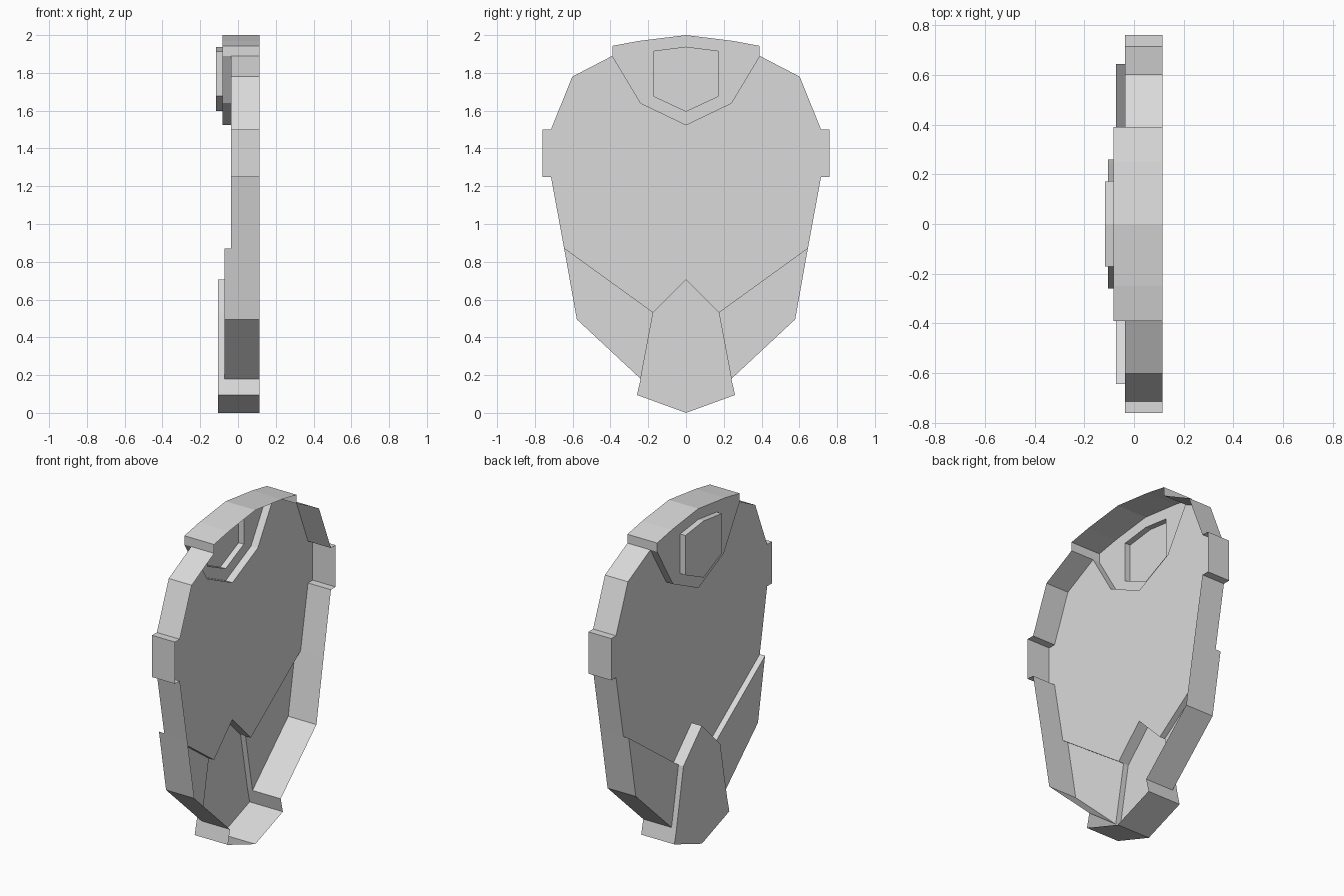
import bpy
import bmesh

default_cube = bpy.data.objects.get("Cube")
if default_cube:
    bpy.data.objects.remove(default_cube, do_unlink=True)

grey = bpy.data.materials.new("light grey")
grey.use_nodes = True
grey.diffuse_color = (0.7, 0.7, 0.7, 1)
grey.node_tree.nodes["Principled BSDF"].inputs["Base Color"].default_value = (0.7, 0.7, 0.7, 1)

# Depth (x) of the open rim and of each panel face
RIM = 0.115
BODY = -0.037
CHEEK = -0.072
BROW = -0.082
CHIN = -0.105
BADGE = -0.117


def panel(name, depth, walls):
    """Half panel facing -x, mirrored across y.
    walls: (wall end depth or None, [points]); each wall run covers the edges
    starting at its points, and the outline runs clockwise."""
    outline = [(y, z, end) for end, points in walls for y, z in points]
    bm = bmesh.new()
    cap = [bm.verts.new((depth, y, z)) for y, z, _ in outline]
    bm.faces.new(cap)
    for i, (y, z, end) in enumerate(outline):
        if end is None:
            continue
        j = (i + 1) % len(outline)
        back = [bm.verts.new((end, *outline[k][:2])) for k in (i, j)]
        bm.faces.new((cap[j], cap[i], back[0], back[1]))
    bmesh.ops.remove_doubles(bm, verts=bm.verts, dist=0.0001)
    mesh = bpy.data.meshes.new(name)
    bm.to_mesh(mesh)
    bm.free()
    mesh.materials.append(grey)
    obj = bpy.data.objects.new(name, mesh)
    bpy.context.collection.objects.link(obj)
    mirror = obj.modifiers.new("mirror", 'MIRROR')
    mirror.use_axis = (False, True, False)
    mirror.use_clip = True


# Corners shared between neighbouring panels
brow_corner, brow_side, brow_tip = (0.39, 1.89), (0.24, 1.64), (0, 1.525)
cheek_top, cheek_inner, cheek_low = (0.645, 0.87), (0.174, 0.53), (0.24, 0.18)
chin_tip = (0, 0.706)
badge_top, badge_shoulder = (0, 1.936), (0.172, 1.914)
badge_side, badge_tip = (0.172, 1.677), (0, 1.597)

# Main shell with side tabs
panel("body_shell", BODY, [
    (RIM, [brow_corner, (0.602, 1.78), (0.715, 1.5), (0.76, 1.5),
           (0.76, 1.25), (0.715, 1.25)]),
    (None, [cheek_top, cheek_inner, chin_tip, brow_tip, brow_side])])

# Raised brow plate with an opening for the badge
panel("brow_plate", BROW, [
    (RIM, [(0, 2), (0.25, 1.969), (0.39, 1.943)]),
    (BODY, [brow_corner, brow_side]),
    (None, [brow_tip, badge_tip, badge_side, badge_shoulder, badge_top])])

# Raised badge on the brow
panel("brow_badge", BADGE, [
    (BROW, [badge_top, badge_shoulder, badge_side]),
    (None, [badge_tip])])

# Lower side plates, one on each side
panel("cheek_plates", CHEEK, [
    (RIM, [cheek_top, (0.578, 0.495)]),
    (None, [cheek_low]),
    (BODY, [cheek_inner])])

# Pointed chin plate
panel("chin_plate", CHIN, [
    (BODY, [chin_tip]),
    (CHEEK, [cheek_inner]),
    (RIM, [cheek_low, (0.26, 0.095)]),
    (None, [(0, 0)])])
